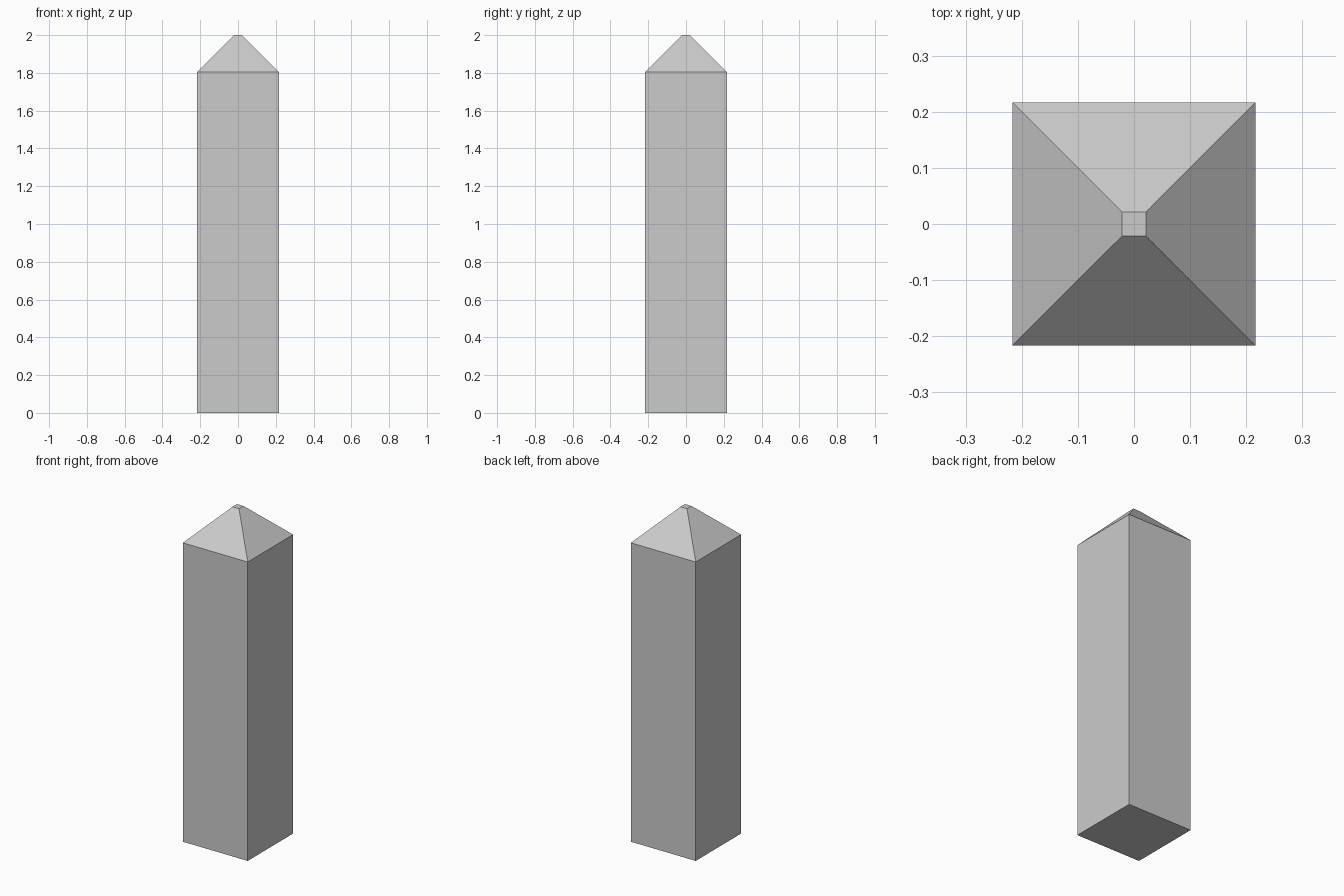
import bpy, bmesh

if "Cube" in bpy.data.objects:
    bpy.data.objects.remove(bpy.data.objects["Cube"])

HALF = 0.2167      # half width of the shaft
TIP = 0.0217       # half width of the flat tip
SHOULDER = 1.805   # height where the cap begins
HEIGHT = 2.0

# Square post: extrude the base up to the shoulder, then taper to the tip
bm = bmesh.new()
base = bm.faces.new([bm.verts.new((x * HALF, y * HALF, 0))
                     for x, y in ((-1, -1), (1, -1), (1, 1), (-1, 1))])


def extrude_to(face, z, half):
    """Extrude a square face to height z with a new half width."""
    new = bmesh.ops.extrude_face_region(bm, geom=[face], use_keep_orig=True)["geom"]
    top = next(g for g in new if isinstance(g, bmesh.types.BMFace))
    for v in top.verts:
        v.co.x = half if v.co.x > 0 else -half
        v.co.y = half if v.co.y > 0 else -half
        v.co.z = z
    return top


shoulder = extrude_to(base, SHOULDER, HALF)
tip = extrude_to(shoulder, HEIGHT, TIP)
# Remove the internal face between shaft and cap
bmesh.ops.delete(bm, geom=[shoulder], context='FACES_ONLY')
bmesh.ops.recalc_face_normals(bm, faces=bm.faces[:])

mesh = bpy.data.meshes.new("pointed_post")
bm.to_mesh(mesh)
bm.free()
post = bpy.data.objects.new("pointed_post", mesh)
bpy.context.collection.objects.link(post)
